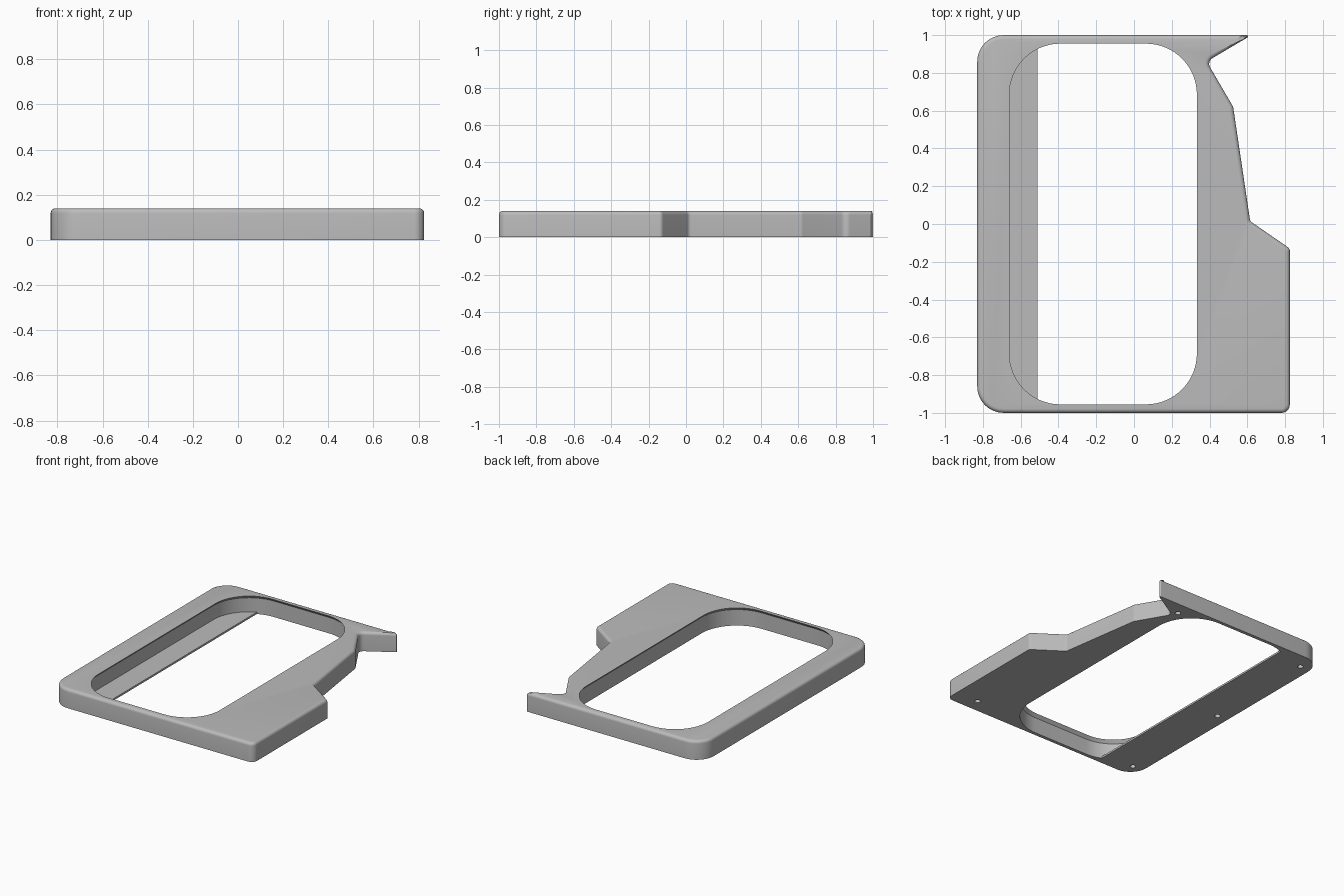
import bpy, bmesh, math
from mathutils import Vector

if "Cube" in bpy.data.objects:
    bpy.data.objects.remove(bpy.data.objects["Cube"])

HEIGHT, EDGE = 0.14, 0.022

grey = bpy.data.materials.new("satin_grey")
grey.use_nodes = True
grey.diffuse_color = (0.5, 0.5, 0.5, 1)
grey.node_tree.nodes["Principled BSDF"].inputs["Base Color"].default_value = (0.5, 0.5, 0.5, 1)


def rounded(corners, inset=0.0, steps=8):
    """Counter-clockwise (x, y, radius) corners, inset and rounded to points."""
    pts = [Vector(c[:2]) for c in corners]
    n = len(pts)
    moved, turns = [], []
    for i in range(n):
        a = (pts[i] - pts[i - 1]).normalized()
        b = (pts[(i + 1) % n] - pts[i]).normalized()
        na, nb = Vector((-a.y, a.x)), Vector((-b.y, b.x))
        mid = (na + nb).normalized()
        reach = min(1 / max(mid.dot(na), 0.1), 1.6)   # limit the sharp tip
        moved.append(pts[i] + mid * inset * reach)
        turns.append(1 if a.cross(b) > 0 else -1)
    ring = []
    for i in range(n):
        p = moved[i]
        u = (moved[i - 1] - p).normalized()
        v = (moved[(i + 1) % n] - p).normalized()
        half = u.angle(v) / 2
        r = max(corners[i][2] - turns[i] * inset, 0.004)
        t = r / math.tan(half)
        centre = p + (u + v).normalized() * (r / math.sin(half))
        start, end = p + u * t - centre, p + v * t - centre
        sweep = start.angle_signed(end)
        for k in range(steps + 1):
            ang = -sweep * k / steps
            c, s = math.cos(ang), math.sin(ang)
            ring.append(centre + Vector((start.x * c - start.y * s, start.x * s + start.y * c)))
    return ring


def loft(name, layers):
    """Closed solid through (ring, z) layers, bottom to top."""
    bm = bmesh.new()
    rings = [[bm.verts.new((p.x, p.y, z)) for p in ring] for ring, z in layers]
    for low, high in zip(rings, rings[1:]):
        for i in range(len(low)):
            j = (i + 1) % len(low)
            bm.faces.new((low[i], low[j], high[j], high[i]))
    bm.faces.new(rings[0][::-1])
    bm.faces.new(rings[-1])
    bmesh.ops.recalc_face_normals(bm, faces=bm.faces)
    mesh = bpy.data.meshes.new(name)
    bm.to_mesh(mesh)
    bm.free()
    obj = bpy.data.objects.new(name, mesh)
    bpy.context.collection.objects.link(obj)
    mesh.materials.append(grey)
    return obj


def combine(target, tool, operation):
    tool.hide_render = True
    mod = target.modifiers.new(tool.name, "BOOLEAN")
    mod.object, mod.operation, mod.solver = tool, operation, "EXACT"
    bpy.context.view_layer.objects.active = target
    bpy.ops.object.modifier_apply(modifier=mod.name)
    bpy.data.objects.remove(tool)


def box_corners(x0, x1, y, r):
    return [(x0, -y, r), (x1, -y, r), (x1, y, r), (x0, y, r)]


# Frame body with a rounded upper edge
outline = [(-0.83, -1, 0.14), (0.825, -1, 0.045), (0.825, -0.13, 0.025),
           (0.615, 0.015, 0.025), (0.525, 0.62, 0.03), (0.385, 0.86, 0.035),
           (0.605, 0.99, 0.004), (0.6, 1, 0.004), (-0.83, 1, 0.14)]
layers = [(rounded(outline), 0)]
for k in range(6):
    a = math.pi / 2 * k / 5
    layers.append((rounded(outline, EDGE * (1 - math.cos(a))),
                   HEIGHT - EDGE + EDGE * math.sin(a)))
frame = loft("frame_body", layers)

# Opening, undercut below its upper lip
window = box_corners(-0.66, 0.333, 0.955, 0.27)
wide, narrow = rounded(window, -0.02, 16), rounded(window, 0, 16)
opening = loft("opening_cutter", [(wide, -0.1), (wide, HEIGHT - 0.022),
                                  (narrow, HEIGHT), (narrow, HEIGHT + 0.1)])
combine(frame, opening, "DIFFERENCE")

# Thin ledge along the inside of the right rail
strip = [Vector(c[:2]) for c in box_corners(-0.72, -0.51, 0.982, 0)]
combine(frame, loft("ledge", [(strip, 0), (strip, 0.014)]), "UNION")

# Blind peg holes in the underside
for x, y in [(-0.745, -0.9), (-0.745, 0), (-0.745, 0.88), (0.64, -0.9), (0.365, 0.9)]:
    circle = [Vector((x + 0.02 * math.cos(math.tau * i / 20),
                      y + 0.02 * math.sin(math.tau * i / 20))) for i in range(20)]
    combine(frame, loft("hole_cutter", [(circle, -0.05), (circle, 0.06)]), "DIFFERENCE")

# Smooth shading with crisp edges
bpy.ops.object.select_all(action="DESELECT")
frame.select_set(True)
bpy.context.view_layer.objects.active = frame
bpy.ops.object.shade_smooth_by_angle(angle=math.radians(30))
